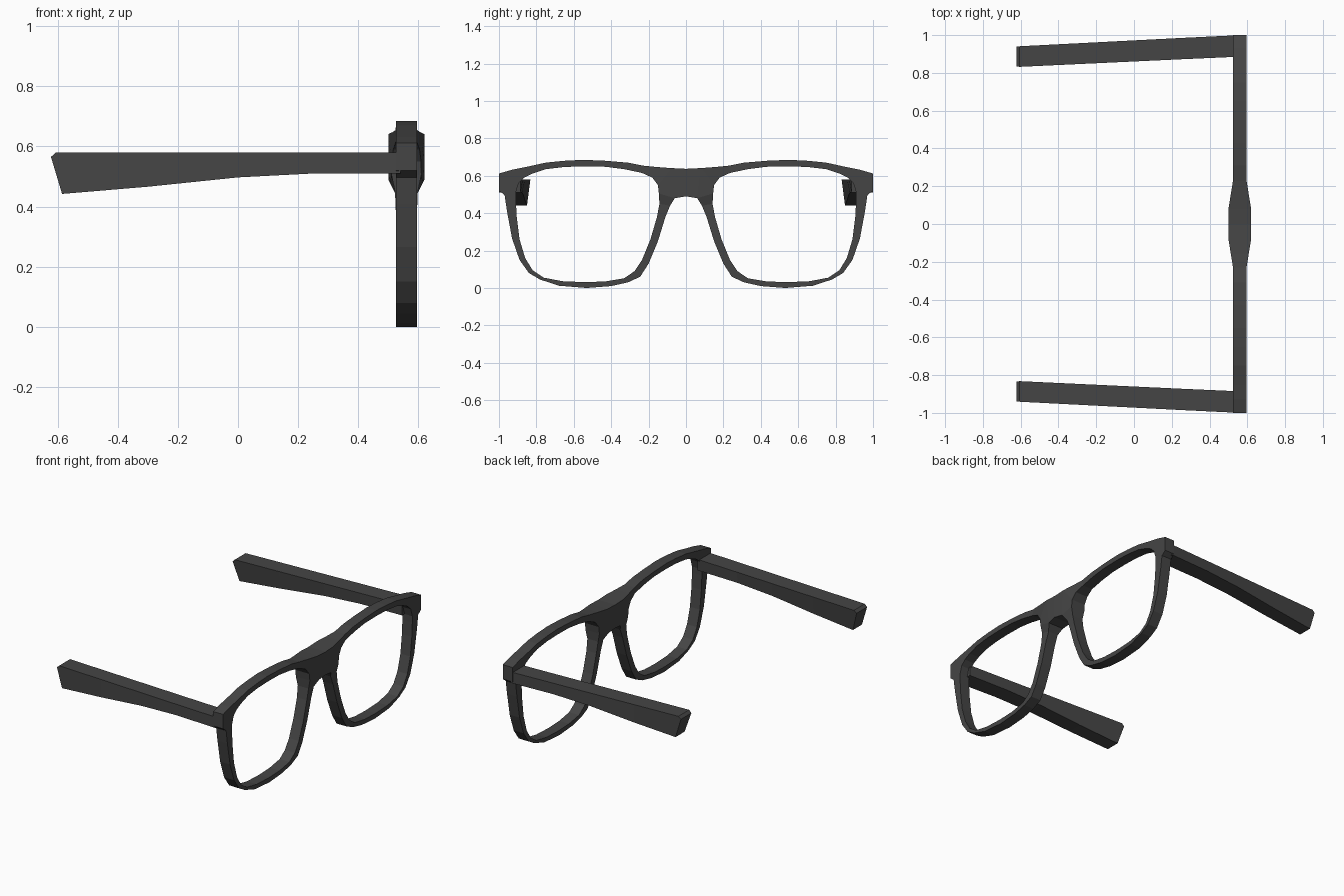
import bpy, bmesh

if "Cube" in bpy.data.objects:
    bpy.data.objects.remove(bpy.data.objects["Cube"])

mat = bpy.data.materials.new("dark_frame")
mat.diffuse_color = (0.06, 0.06, 0.06, 1)
mat.use_nodes = True
mat.node_tree.nodes["Principled BSDF"].inputs["Base Color"].default_value = mat.diffuse_color


def clamp(v):
    return max(0.0, min(1.0, v))


def finish(bm, name):
    """Turn a half-model into an object mirrored across y = 0."""
    bmesh.ops.recalc_face_normals(bm, faces=bm.faces)
    me = bpy.data.meshes.new(name)
    bm.to_mesh(me)
    bm.free()
    me.materials.append(mat)
    ob = bpy.data.objects.new(name, me)
    bpy.context.collection.objects.link(ob)
    m = ob.modifiers.new("mirror", 'MIRROR')
    m.use_axis = (False, True, False)
    m.use_clip = True
    return ob


# Rim profile: outer and matching inner outline (y, z), from bridge top round to bridge bottom
outer = [(.08, .641), (.16, .647), (.23, .654), (.31, .67), (.43, .68), (.55, .685),
         (.65, .68), (.75, .67), (.85, .648), (.93, .632), (1.0, .612), (1.0, .52),
         (.97, .497), (.957, .41), (.93, .265), (.89, .15), (.84, .08), (.78, .045),
         (.68, .012), (.53, 0), (.40, .01), (.31, .03), (.245, .06), (.20, .13),
         (.15, .25), (.11, .38), (.085, .44), (.06, .48)]
inner = [(.15, .55), (.18, .59), (.235, .615), (.33, .635), (.43, .648), (.55, .65),
         (.65, .647), (.75, .635), (.82, .612), (.865, .59), (.895, .56), (.91, .51),
         (.91, .47), (.905, .38), (.89, .26), (.86, .16), (.82, .095), (.76, .055),
         (.66, .036), (.54, .031), (.43, .035), (.33, .052), (.275, .09), (.235, .15),
         (.19, .26), (.155, .38), (.142, .45), (.145, .505)]

# Front frame: two layers, thicker towards the bridge
bm = bmesh.new()


def layer(side):
    def vert(p):
        y, z = p
        bulge = .025 * clamp((.235 - y) / .155) * clamp((z - .44) / .05)
        return bm.verts.new((.56 + side * (.035 + bulge), y, z))
    return ([vert(p) for p in outer], [vert(p) for p in inner],
            [vert((0, .49)), vert((0, .637))])


front, back = layer(1), layer(-1)
n = len(outer)
for o, i, c in (front, back):
    for k in range(n):
        j = (k + 1) % n
        bm.faces.new((o[k], o[j], i[j], i[k]))
    bm.faces.new((c[0], c[1], o[0], o[-1]))
fo, fi, fc = front
bo, bi, bc = back
for k in range(n):
    j = (k + 1) % n
    bm.faces.new((fi[k], fi[j], bi[j], bi[k]))
    if j:
        bm.faces.new((fo[k], fo[j], bo[j], bo[k]))
bm.faces.new((fc[1], fo[0], bo[0], bc[1]))
bm.faces.new((fc[0], fo[-1], bo[-1], bc[0]))
finish(bm, "front_frame")

# Temples: box sections lofted backwards (x top, x bottom, z top, z bottom)
sections = [(.54, .54, .58, .51), (.25, .25, .58, .51), (0, 0, .58, .497),
            (-.3, -.3, .58, .466), (-.605, -.585, .58, .442)]
bm = bmesh.new()
rings = []
for xt, xb, zt, zb in sections:
    s = clamp((.525 - xt) / 1.13)
    y0, y1 = .885 - .053 * s, .999 - .058 * s
    slant = .018 * s
    rings.append([bm.verts.new(v) for v in ((xt, y0, zt), (xt, y1, zt),
                                            (xb, y1, zb), (xb, y0 + slant, zb))])
for a, b in zip(rings, rings[1:]):
    for k in range(4):
        j = (k + 1) % 4
        bm.faces.new((a[k], a[j], b[j], b[k]))
bm.faces.new(rings[0])
# Chamfered tip
e = rings[-1]
t0, t1 = bm.verts.new((-.622, .834, .565)), bm.verts.new((-.622, .94, .565))
bm.faces.new((e[0], e[1], t1, t0))
bm.faces.new((t0, t1, e[2], e[3]))
bm.faces.new((e[1], e[2], t1))
bm.faces.new((e[0], t0, e[3]))
finish(bm, "temple")
